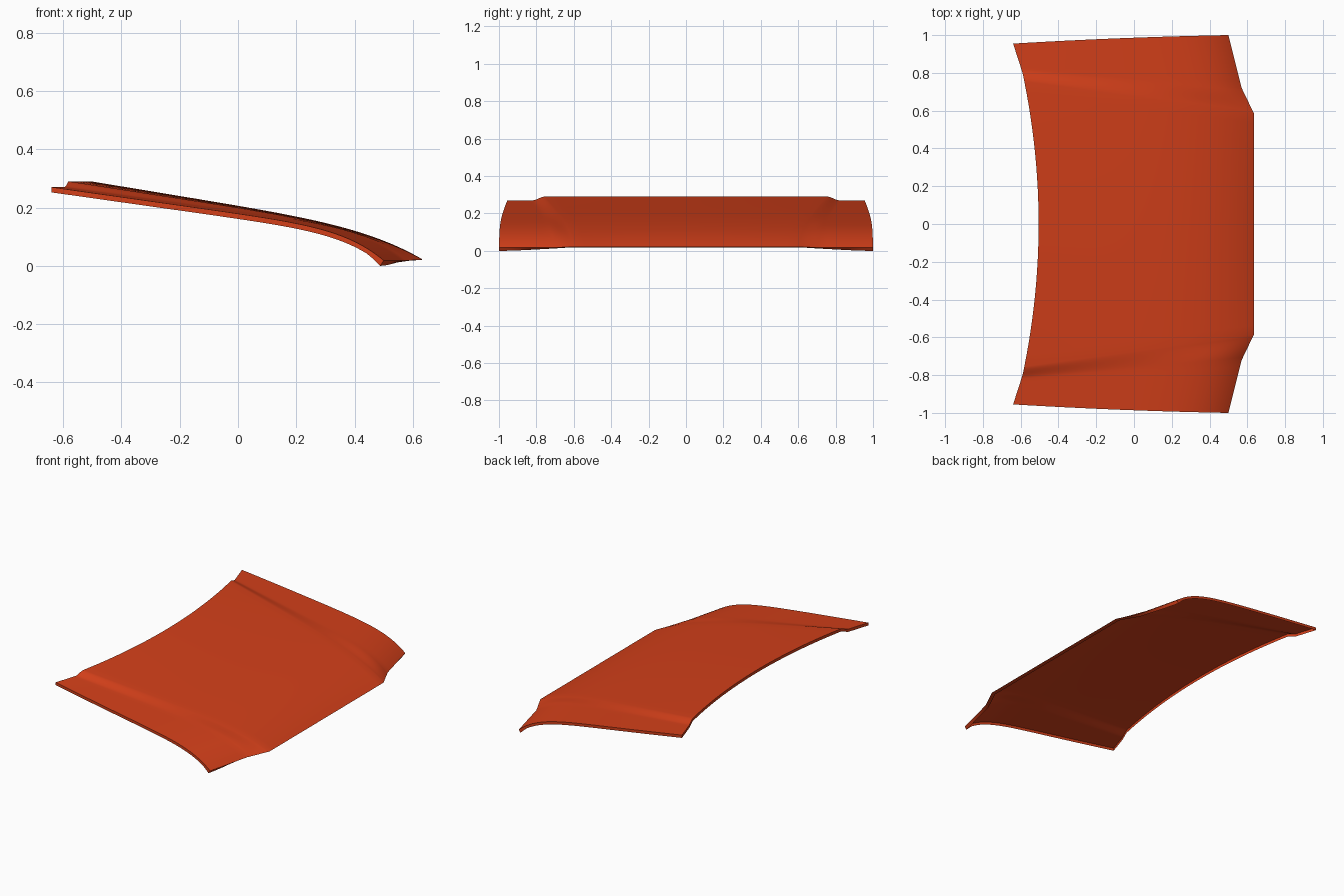
import bpy, bmesh

if "Cube" in bpy.data.objects:
    bpy.data.objects.remove(bpy.data.objects["Cube"])

def lerp(a, b, t):
    return a + (b - a) * t

def smooth(t):
    t = max(0.0, min(1.0, t))
    return t * t * (3 - 2 * t)

def column(v):
    """Rear y, front y and side blend for v: 0-1 centre, 1-2 step, 2-3 outer strip."""
    if v <= 1:
        return 0.755 * v, 0.585 * v, 0.0
    if v <= 2:
        t = v - 1
        return lerp(0.755, 0.82, t), lerp(0.585, 0.72, t), smooth(t)
    t = v - 2
    return lerp(0.82, 0.955, t), lerp(0.72, 1.0, t), 1.0

def rear_x(y):
    return -0.505 - 0.085 * (y / 0.8) ** 2 if y < 0.8 else lerp(-0.59, -0.64, (y - 0.8) / 0.155)

def front_x(y):
    if y <= 0.585:
        return 0.635
    if y <= 0.72:
        return lerp(0.635, 0.57, (y - 0.585) / 0.135)
    return lerp(0.57, 0.50, (y - 0.72) / 0.28)

def point(v, u):
    yr, yf, s = column(abs(v))
    x = lerp(rear_x(yr), front_x(yf), u)
    y = lerp(yr, yf, u) + (0.006 * max(0, abs(v) - 2) * 4 * u * (1 - u))
    centre = 1 - 0.70 * u - 0.30 * u ** 6
    side = 1 - 0.64 * u - 0.36 * u ** 9
    z = lerp(0.021, 0.018, s) + lerp(0.269, 0.252, s) * lerp(centre, side, s)
    return (x, y if v >= 0 else -y, z)

# column and row positions, denser at the step and the nose
half = [i / 12 for i in range(12)] + [1 + i / 10 for i in range(10)] + [2 + i / 8 for i in range(9)]
vs = [-v for v in reversed(half[1:])] + half
us = [1 - (1 - i / 36) ** 1.5 for i in range(37)]

# outer skin
bm = bmesh.new()
grid = [[bm.verts.new(point(v, u)) for u in us] for v in vs]
for a, b in zip(grid, grid[1:]):
    for j in range(len(us) - 1):
        bm.faces.new((a[j], a[j + 1], b[j + 1], b[j]))

# folded rim: straight down at rear and sides, tucked backwards at the nose
n = len(us) - 1
loop = ([(grid[0][j], j == n) for j in range(n + 1)]
        + [(c[n], True) for c in grid[1:]]
        + [(grid[-1][j], False) for j in range(n - 1, -1, -1)]
        + [(c[0], False) for c in reversed(grid[1:-1])])
rim = []
for vert, nose in loop:
    x, y, z = vert.co
    nose_amount = max(0.0, (x - 0.44) / 0.06) if abs(y) > 0.9 else float(nose)
    k = smooth((abs(y) - 0.58) / 0.42)
    dx = -lerp(0.025, 0.012, k) * min(1, nose_amount)
    dz = -lerp(0.002, 0.018, k) if nose else -0.018
    rim.append(bm.verts.new((x + dx, y, z + dz)))
for i in range(len(loop)):
    k = (i + 1) % len(loop)
    bm.faces.new((loop[k][0], loop[i][0], rim[i], rim[k]))
bm.normal_update()

mesh = bpy.data.meshes.new("hood_panel")
bm.to_mesh(mesh)
bm.free()
hood = bpy.data.objects.new("hood_panel", mesh)
bpy.context.collection.objects.link(hood)

# orange paint
paint = bpy.data.materials.new("orange_paint")
paint.diffuse_color = (0.65, 0.05, 0.01, 1)
paint.use_nodes = True
paint.node_tree.nodes["Principled BSDF"].inputs["Base Color"].default_value = paint.diffuse_color
mesh.materials.append(paint)

bpy.context.view_layer.objects.active = hood
hood.select_set(True)
bpy.ops.object.shade_smooth_by_angle(angle=0.6)
